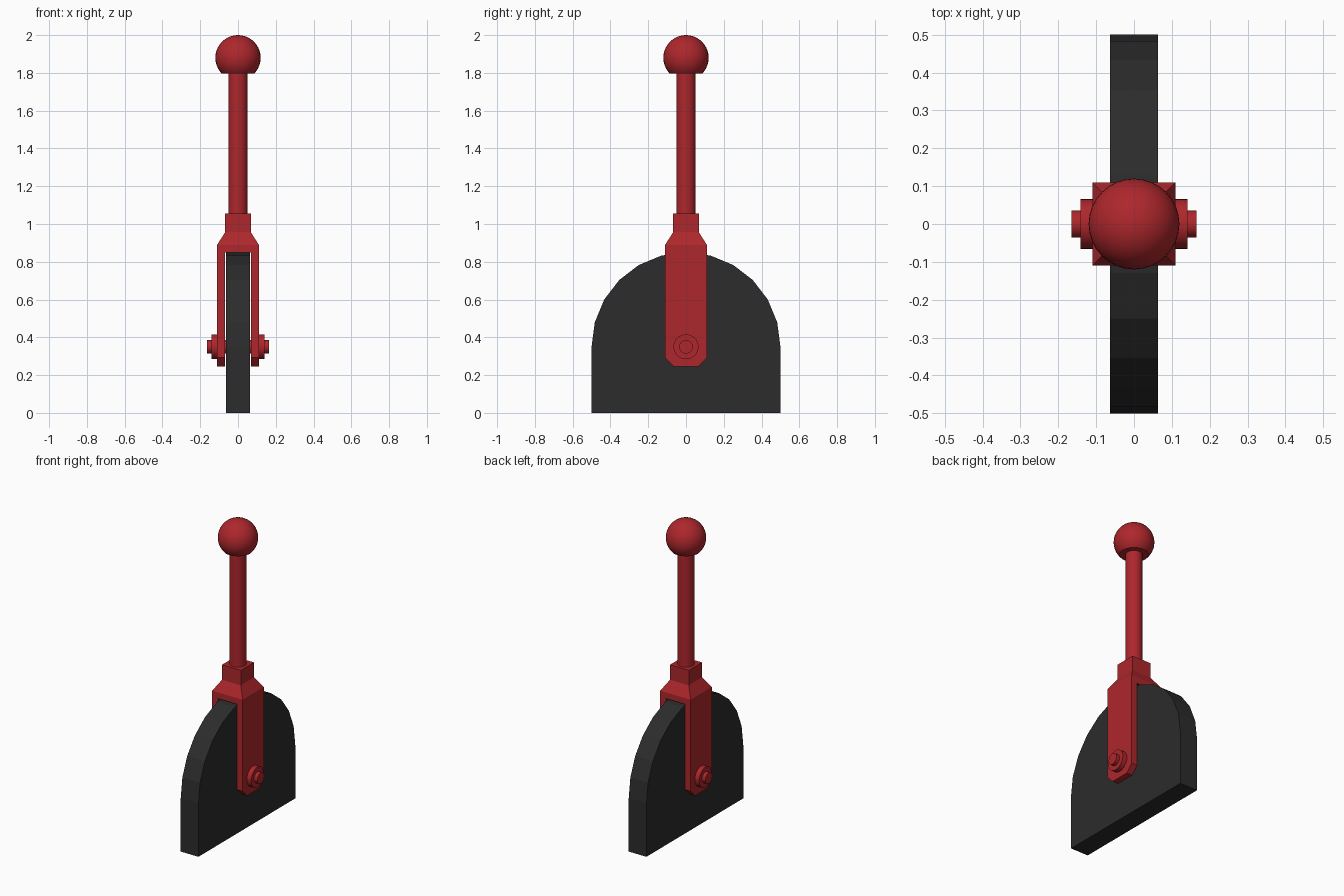
import bpy, bmesh
from math import sin, cos, pi, radians
from mathutils import Matrix

if "Cube" in bpy.data.objects:
    bpy.data.objects.remove(bpy.data.objects["Cube"])


def material(name, rgb):
    m = bpy.data.materials.new(name)
    m.diffuse_color = (*rgb, 1)
    m.use_nodes = True
    m.node_tree.nodes["Principled BSDF"].inputs["Base Color"].default_value = m.diffuse_color
    return m


RED = material("red_paint", (0.42, 0.02, 0.025))
BLACK = material("black_plate", (0.025, 0.025, 0.025))


def finish(name, bm, mat, smooth=False):
    bmesh.ops.recalc_face_normals(bm, faces=bm.faces)
    me = bpy.data.meshes.new(name)
    bm.to_mesh(me)
    bm.free()
    me.materials.append(mat)
    ob = bpy.data.objects.new(name, me)
    bpy.context.collection.objects.link(ob)
    bpy.ops.object.select_all(action='DESELECT')
    ob.select_set(True)
    bpy.context.view_layer.objects.active = ob
    if smooth:
        bpy.ops.object.shade_smooth_by_angle(angle=radians(35))
    return ob


def cylinder(name, radius, length, z, along_x=False, sides=32):
    bm = bmesh.new()
    turn = Matrix.Rotation(pi / 2, 4, 'Y') if along_x else Matrix()
    bmesh.ops.create_cone(bm, cap_ends=True, segments=sides, radius1=radius, radius2=radius,
                          depth=length, matrix=Matrix.Translation((0, 0, z)) @ turn)
    return finish(name, bm, RED, True)


# Base plate: straight sides with a faceted half-round top
bm = bmesh.new()
outline = [(-0.5, 0), (0.5, 0)]
outline += [(0.5 * cos(i * pi / 12), 0.35 + 0.5 * sin(i * pi / 12)) for i in range(13)]
face = bm.faces.new([bm.verts.new((-0.064, y, z)) for y, z in outline])
ext = bmesh.ops.extrude_face_region(bm, geom=[face])
bmesh.ops.translate(bm, vec=(0.128, 0, 0),
                    verts=[v for v in ext["geom"] if isinstance(v, bmesh.types.BMVert)])
finish("base_plate", bm, BLACK)

# Fork: lofted rectangular sections (half x, half y, z) with a slot cut for the plate
sections = [(0.11, 0.065, 0.245), (0.11, 0.11, 0.292), (0.11, 0.11, 0.89),
            (0.068, 0.068, 0.957), (0.068, 0.068, 1.055)]
bm = bmesh.new()
rings = [[bm.verts.new((sx * hx, sy * hy, z)) for sx, sy in ((-1, -1), (1, -1), (1, 1), (-1, 1))]
         for hx, hy, z in sections]
for a, b in zip(rings, rings[1:]):
    for i in range(4):
        j = (i + 1) % 4
        bm.faces.new((a[i], a[j], b[j], b[i]))
bm.faces.new(rings[0])
bm.faces.new(rings[-1])
fork = finish("fork", bm, RED)

bm = bmesh.new()
bmesh.ops.create_cube(bm, size=1, matrix=Matrix.Translation((0, 0, 0.425))
                      @ Matrix.Diagonal((0.138, 0.5, 0.85, 1)))
cutter = finish("slot_cutter", bm, RED)
cutter.hide_render = True
cut = fork.modifiers.new("slot", 'BOOLEAN')
cut.operation = 'DIFFERENCE'
cut.solver = 'EXACT'
cut.object = cutter
bpy.context.view_layer.objects.active = fork
bpy.ops.object.modifier_apply(modifier=cut.name)
bpy.data.objects.remove(cutter)

# Pivot pin through the fork, with a washer on each side
cylinder("pivot_pin", 0.036, 0.33, 0.35, along_x=True)
for side, label in ((-1, "left"), (1, "right")):
    washer = cylinder("washer_" + label, 0.066, 0.032, 0.35, along_x=True)
    washer.location.x = side * 0.125

# Lever rod
cylinder("lever_rod", 0.05, 0.79, 1.435)

# Ball knob with a flat underside
bm = bmesh.new()
bmesh.ops.create_uvsphere(bm, u_segments=32, v_segments=20, radius=0.12,
                          matrix=Matrix.Translation((0, 0, 1.88)))
res = bmesh.ops.bisect_plane(bm, geom=bm.verts[:] + bm.edges[:] + bm.faces[:],
                             plane_co=(0, 0, 1.796), plane_no=(0, 0, -1), clear_outer=True)
bmesh.ops.holes_fill(bm, edges=[e for e in bm.edges if e.is_boundary], sides=0)
finish("ball_knob", bm, RED, True)
